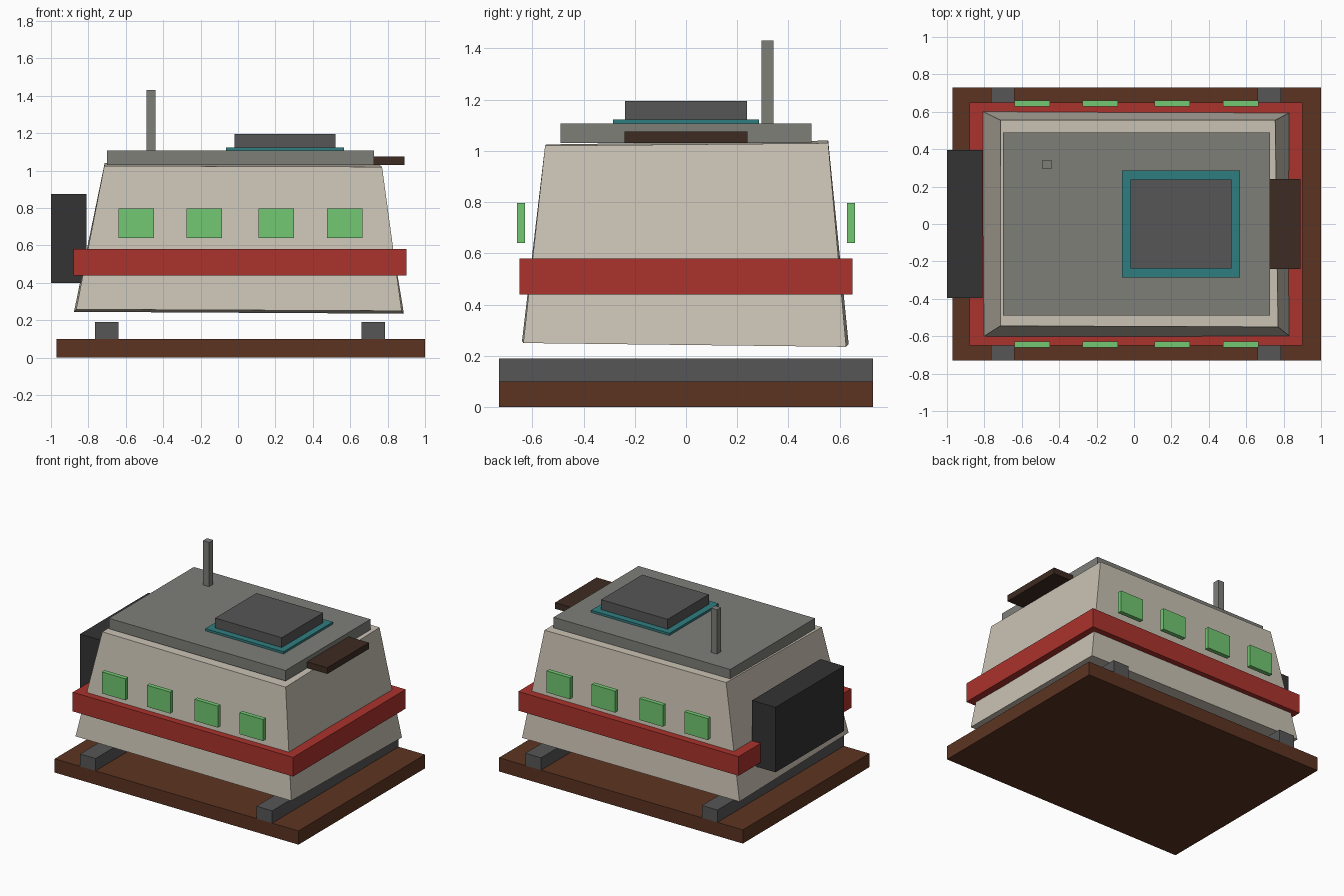
import bpy

cube = bpy.data.objects.get("Cube")
if cube:
    bpy.data.objects.remove(cube, do_unlink=True)


def material(name, *rgb):
    # 8-bit display colour to linear
    lin = [(c / 255 / 12.92) if c < 11 else ((c / 255 + 0.055) / 1.055) ** 2.4 for c in rgb]
    mat = bpy.data.materials.new(name)
    mat.use_nodes = True
    mat.diffuse_color = (*lin, 1)
    mat.node_tree.nodes["Principled BSDF"].inputs["Base Color"].default_value = (*lin, 1)
    return mat


BROWN = material("wood brown", 92, 52, 33)
DARK_BROWN = material("dark brown", 61, 43, 34)
STEEL = material("steel grey", 86, 86, 86)
GREY = material("roof grey", 126, 126, 121)
CREAM = material("wall cream", 202, 194, 180)
RED = material("band red", 171, 51, 45)
GREEN = material("window green", 114, 199, 114)
TEAL = material("trim teal", 48, 125, 128)
BLACK = material("unit black", 51, 51, 51)

FACES = [(3, 2, 1, 0), (4, 5, 6, 7), (0, 1, 5, 4),
         (1, 2, 6, 5), (2, 3, 7, 6), (3, 0, 4, 7)]


def solid(name, bottom, top, mat):
    """Closed six-sided block from a bottom and a top ring of corners."""
    mesh = bpy.data.meshes.new(name)
    mesh.from_pydata(bottom + top, [], FACES)
    mesh.materials.append(mat)
    obj = bpy.data.objects.new(name, mesh)
    bpy.context.collection.objects.link(obj)
    return obj


def box(name, x, y, z, mat):
    rings = [[(x[0], y[0], h), (x[1], y[0], h), (x[1], y[1], h), (x[0], y[1], h)] for h in z]
    return solid(name, rings[0], rings[1], mat)


def span(half):
    return (-half, half)


# Base slab and cross skids
box("base", (-0.97, 1.0), span(0.73), (0, 0.1), BROWN)
box("left_skid", (0.66, 0.787), span(0.73), (0.1, 0.19), STEEL)
box("right_skid", (-0.765, -0.64), span(0.73), (0.1, 0.19), STEEL)

# Slightly uneven tapered cabin
solid("cabin",
      [(-0.865, -0.64, 0.258), (0.875, -0.635, 0.25), (0.887, 0.625, 0.235), (-0.877, 0.635, 0.245)],
      [(-0.715, -0.545, 1.025), (0.77, -0.55, 1.02), (0.755, 0.555, 1.03), (-0.713, 0.555, 1.04)],
      CREAM)
box("band", (-0.88, 0.9), span(0.65), (0.44, 0.58), RED)

# Windows along the front and back
for side, y in (("front", (-0.66, -0.628)), ("back", (0.628, 0.66))):
    for i, x in enumerate((-0.543, -0.18, 0.205, 0.57)):
        box(f"{side}_window_{i + 1}", (x - 0.095, x + 0.095), y, (0.64, 0.797), GREEN)

# Roof, hatch, mast, awning and side unit
box("roof", (-0.70, 0.727), span(0.49), (1.03, 1.107), GREY)
box("hatch_trim", (-0.065, 0.567), span(0.285), (1.107, 1.123), TEAL)
box("hatch", (-0.018, 0.52), span(0.238), (1.123, 1.195), STEEL)
box("mast", (-0.49, -0.44), (0.295, 0.342), (1.107, 1.43), GREY)
box("awning", (0.727, 0.89), span(0.24), (1.03, 1.075), DARK_BROWN)
box("side_unit", (-1.0, -0.81), span(0.395), (0.4, 0.875), BLACK)
